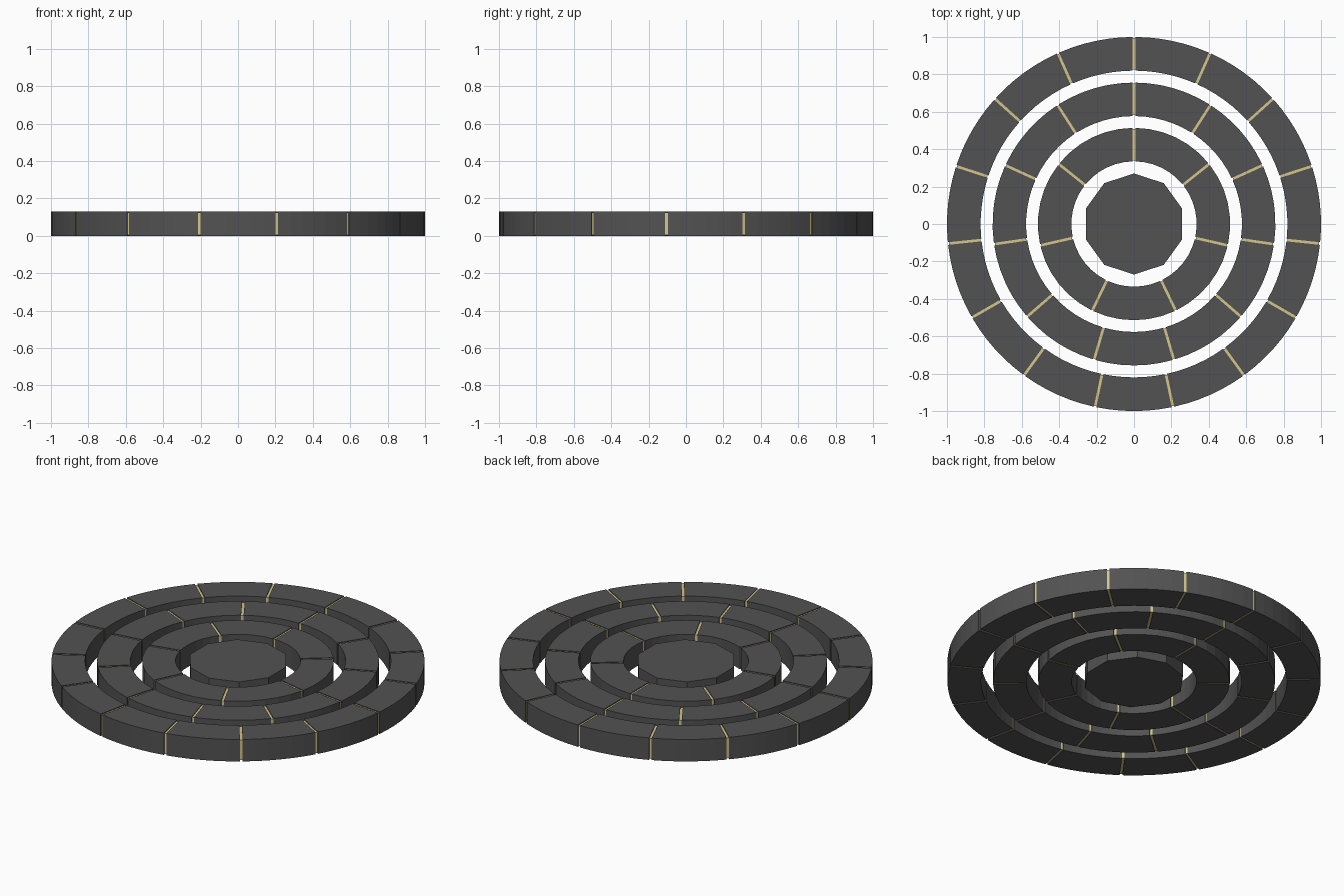
import bpy, bmesh, math

if "Cube" in bpy.data.objects:
    bpy.data.objects.remove(bpy.data.objects["Cube"])

H = 0.13        # overall thickness
GAP = 0.014     # width of the gap between blocks
RECESS = 0.005  # how far the pale seams sit below the block surface


def material(name, rgb):
    m = bpy.data.materials.new(name)
    m.diffuse_color = (*rgb, 1)
    m.use_nodes = True
    m.node_tree.nodes["Principled BSDF"].inputs["Base Color"].default_value = m.diffuse_color
    return m


grey = material("dark grey", (0.085, 0.085, 0.085))
pale = material("pale yellow", (0.66, 0.56, 0.26))


def prism(name, outline, z0, z1, mat):
    """Extrude a flat outline upwards into a solid."""
    bm = bmesh.new()
    base = bm.faces.new([bm.verts.new((x, y, z0)) for x, y in outline])
    ext = bmesh.ops.extrude_face_region(bm, geom=[base], use_keep_orig=True)
    for v in ext["geom"]:
        if isinstance(v, bmesh.types.BMVert):
            v.co.z = z1
    bmesh.ops.recalc_face_normals(bm, faces=bm.faces)
    me = bpy.data.meshes.new(name)
    bm.to_mesh(me)
    bm.free()
    me.materials.append(mat)
    ob = bpy.data.objects.new(name, me)
    bpy.context.collection.objects.link(ob)
    return ob


def arc(r, a0, a1, n):
    """Arc whose ends stop half a gap short, so gaps are parallel sided."""
    d = math.asin(GAP / 2 / r)
    a0, a1 = a0 + d, a1 - d
    return [(r * math.cos(a0 + (a1 - a0) * i / n),
             r * math.sin(a0 + (a1 - a0) * i / n)) for i in range(n + 1)]


def ring(name, r0, r1, count):
    step = math.tau / count
    for k in range(count):
        a = math.pi / 2 + k * step
        # curved block
        outline = arc(r1, a, a + step, 6) + arc(r0, a, a + step, 6)[::-1]
        prism(f"{name}_block_{k + 1}", outline, 0, H, grey)
        # recessed seam filling the gap
        c, s, w = math.cos(a), math.sin(a), GAP / 2
        i, o = r0 + RECESS, r1 - RECESS
        seam = [(r * c - t * s, r * s + t * c)
                for r, t in ((i, -w), (o, -w), (o, w), (i, w))]
        prism(f"{name}_seam_{k + 1}", seam, RECESS, H - RECESS, pale)


# three concentric rings of blocks
ring("outer_ring", 0.82, 1.0, 15)
ring("middle_ring", 0.577, 0.756, 11)
ring("inner_ring", 0.335, 0.514, 7)

# ten-sided centre block
prism("centre_block",
      [(0.27 * math.cos(math.pi / 2 + math.tau * i / 10),
        0.27 * math.sin(math.pi / 2 + math.tau * i / 10)) for i in range(10)],
      0, H, grey)
